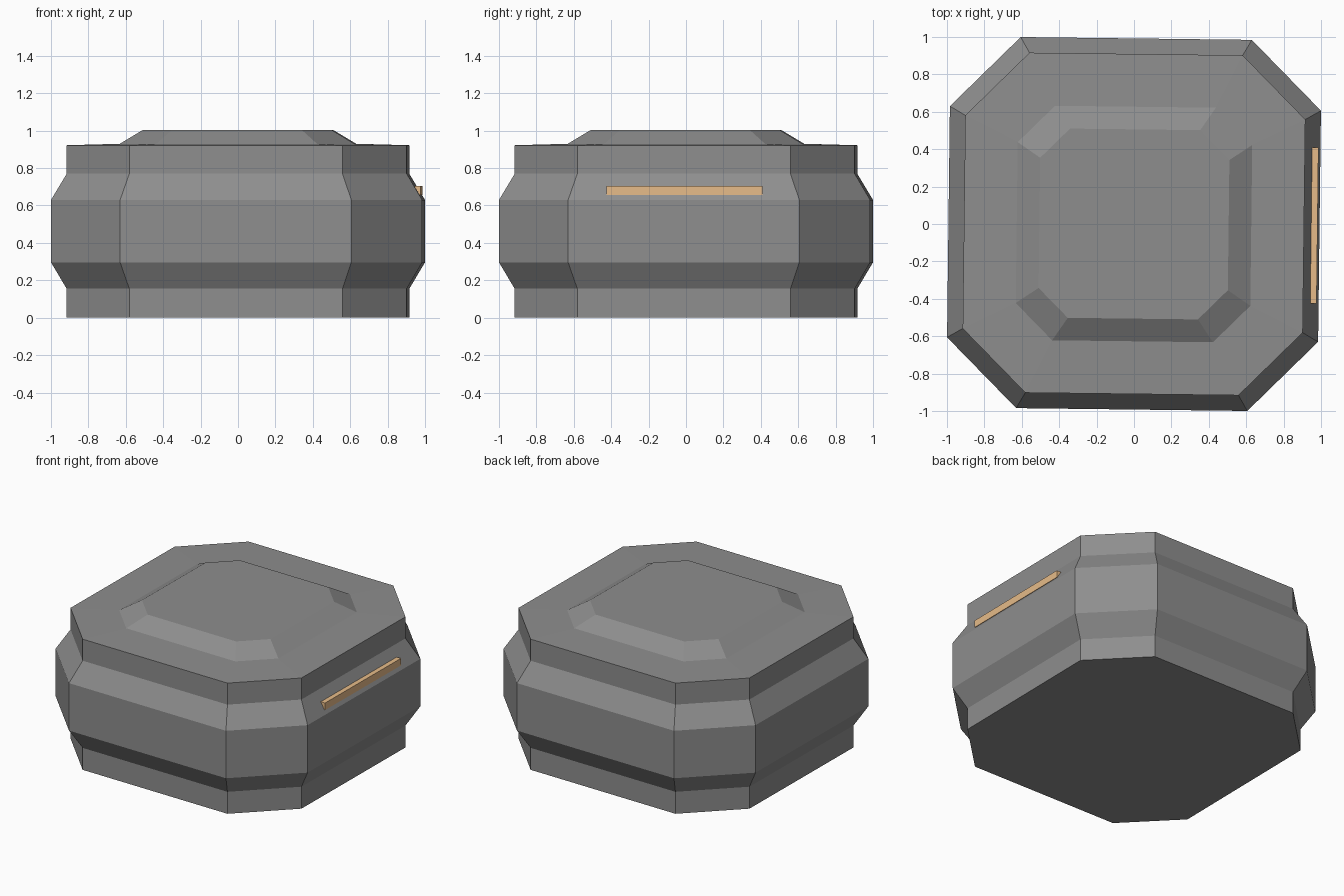
import bpy, bmesh
from math import radians

if "Cube" in bpy.data.objects:
    bpy.data.objects.remove(bpy.data.objects["Cube"])

TWIST = radians(-0.7)  # whole model sits very slightly turned


def material(name, rgb):
    mat = bpy.data.materials.new(name)
    mat.diffuse_color = (*rgb, 1)
    mat.use_nodes = True
    mat.node_tree.nodes["Principled BSDF"].inputs["Base Color"].default_value = mat.diffuse_color
    return mat


def octagon(half, flat, z):
    """Chamfered square ring: half = half width, flat = half length of a main side."""
    pts, p, q = [], (half, -flat), (half, flat)
    for _ in range(4):
        pts += [(*p, z), (*q, z)]
        p, q = (-p[1], p[0]), (-q[1], q[0])
    return pts


def loft(name, sections):
    """Join octagon sections into a closed, flat-shaded solid."""
    bm = bmesh.new()
    rings = [[bm.verts.new(c) for c in octagon(*s)] for s in sections]
    for a, b in zip(rings, rings[1:]):
        for i in range(8):
            j = (i + 1) % 8
            bm.faces.new((a[i], a[j], b[j], b[i]))
    bm.faces.new(rings[0][::-1])
    bm.faces.new(rings[-1])
    bmesh.ops.recalc_face_normals(bm, faces=bm.faces)
    mesh = bpy.data.meshes.new(name)
    bm.to_mesh(mesh)
    bm.free()
    obj = bpy.data.objects.new(name, mesh)
    obj.rotation_euler.z = TWIST
    bpy.context.collection.objects.link(obj)
    return obj


# Bulging octagonal body with the raised lid panel
body = loft("body", [
    (0.909, 0.57, 0.0),
    (0.909, 0.57, 0.155),
    (0.992, 0.618, 0.295),
    (0.992, 0.618, 0.63),
    (0.909, 0.57, 0.77),
    (0.909, 0.57, 0.922),
    (0.627, 0.43, 0.93),
    (0.506, 0.348, 1.003),
])
body.data.materials.append(material("dark_grey", (0.27, 0.27, 0.27)))

# Thin coloured light strip on the right upper slope
bpy.ops.mesh.primitive_cube_add(size=1, location=(0.96, -0.008, 0.68),
                                rotation=(0, 0, TWIST))
strip = bpy.context.object
strip.name = "side_strip"
strip.scale = (0.042, 0.832, 0.05)
strip.data.materials.append(material("tan", (0.8, 0.5, 0.25)))
